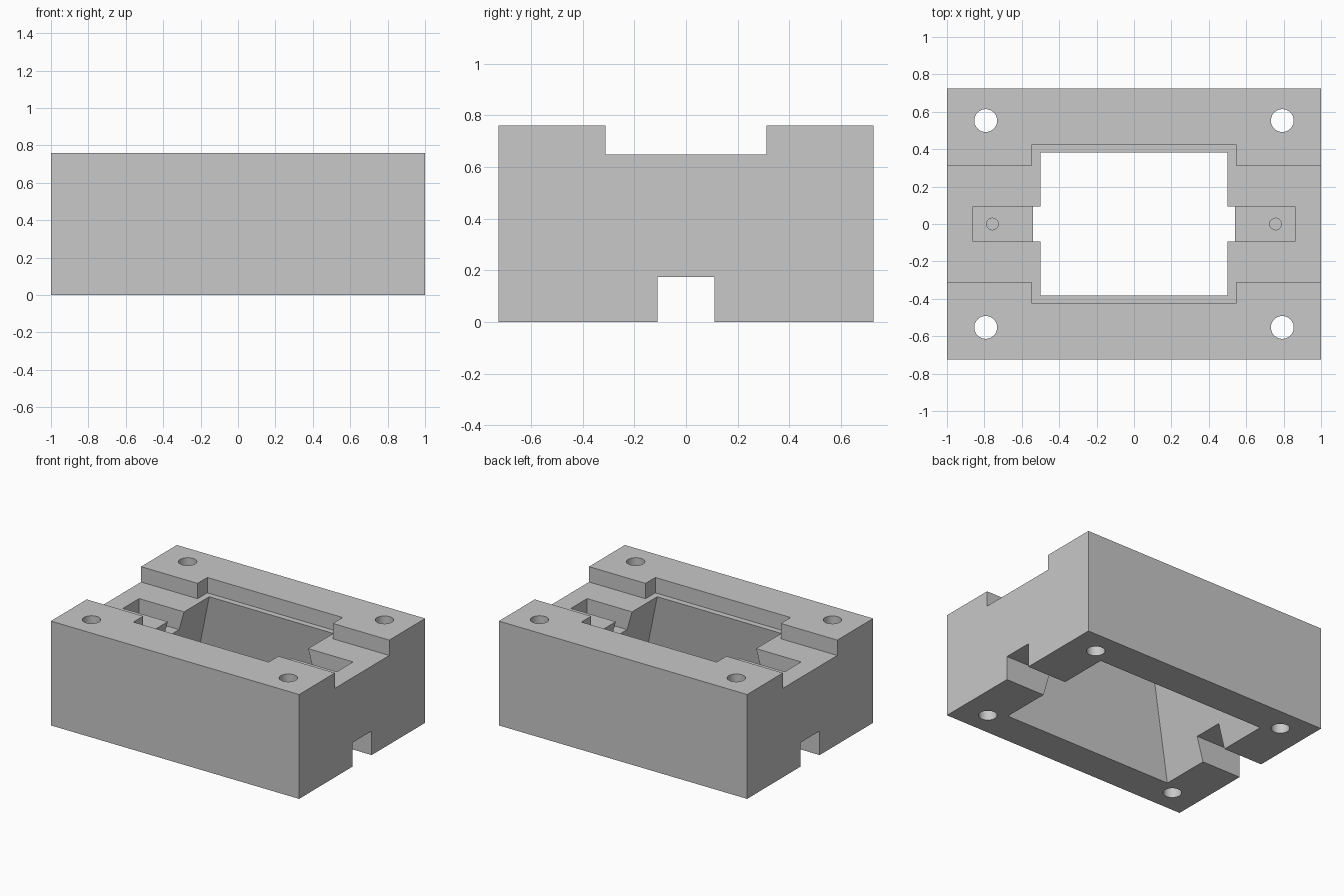
import bpy
import bmesh
from math import radians

if "Cube" in bpy.data.objects:
    bpy.data.objects.remove(bpy.data.objects["Cube"])

# Main dimensions
HALF_X, HALF_Y, HEIGHT = 1.0, 0.725, 0.76
DECK = 0.648           # floor of the top channel
POCKET_FLOOR = 0.508
SLOT_TOP = 0.175

grey = bpy.data.materials.new("plain grey")
grey.use_nodes = True
colour = (0.58, 0.58, 0.58, 1)
grey.diffuse_color = colour
grey.node_tree.nodes["Principled BSDF"].inputs["Base Color"].default_value = colour


def add_object(name, bm):
    bmesh.ops.recalc_face_normals(bm, faces=bm.faces)
    mesh = bpy.data.meshes.new(name)
    bm.to_mesh(mesh)
    bm.free()
    mesh.materials.append(grey)
    obj = bpy.data.objects.new(name, mesh)
    bpy.context.collection.objects.link(obj)
    return obj


def loft(name, lower, upper):
    """Solid between two matching closed loops."""
    bm = bmesh.new()
    a = [bm.verts.new(p) for p in lower]
    b = [bm.verts.new(p) for p in upper]
    bm.faces.new(a)
    bm.faces.new(b)
    for i in range(len(a)):
        j = (i + 1) % len(a)
        bm.faces.new((a[i], a[j], b[j], b[i]))
    return add_object(name, bm)


def rectangle(x0, x1, half_y, z):
    return [(x0, -half_y, z), (x1, -half_y, z), (x1, half_y, z), (x0, half_y, z)]


def box(name, x0, x1, half_y, z0, z1):
    return loft(name, rectangle(x0, x1, half_y, z0), rectangle(x0, x1, half_y, z1))


def cylinder(name, x, y, z0, z1, radius):
    bm = bmesh.new()
    bmesh.ops.create_cone(bm, cap_ends=True, segments=48,
                          radius1=radius, radius2=radius, depth=z1 - z0)
    bmesh.ops.translate(bm, vec=(x, y, (z0 + z1) / 2), verts=bm.verts)
    return add_object(name, bm)


# Block: side profile with top channel and bottom slot, extruded along x
half = [(0.11, SLOT_TOP), (0.11, 0), (HALF_Y, 0),
        (HALF_Y, HEIGHT), (0.3125, HEIGHT), (0.3125, DECK)]
profile = half + [(-y, z) for y, z in reversed(half)]
body = loft("mounting_block",
            [(-HALF_X, y, z) for y, z in profile],
            [(HALF_X, y, z) for y, z in profile])


# Tapered window, widening from the deck to the underside
def window(z):
    t = z / DECK
    x = 0.685 - 0.185 * t
    return rectangle(-x, x, 0.475 - 0.092 * t, z)


cutters = [
    box("rim_recess", -0.545, 0.545, 0.425, DECK, 1),
    loft("tapered_window", window(-0.1), window(0.7)),
]

# Pockets, blind pilot holes and corner bolt holes
for side in (-1, 1):
    cutters.append(box("side_pocket", side * 0.4, side * 0.862, 0.0935, POCKET_FLOOR, 0.9))
    cutters.append(cylinder("pilot_hole", side * 0.757, 0, 0.3, 0.7, 0.031))
    for end in (-1, 1):
        cutters.append(cylinder("bolt_hole", side * 0.793, end * 0.553, -0.1, 1, 0.061))

bpy.ops.object.select_all(action='DESELECT')
bpy.context.view_layer.objects.active = body
body.select_set(True)
for cutter in cutters:
    cutter.hide_render = True
    cut = body.modifiers.new(cutter.name, 'BOOLEAN')
    cut.operation = 'DIFFERENCE'
    cut.solver = 'EXACT'
    cut.object = cutter
    bpy.ops.object.modifier_apply(modifier=cut.name)
    bpy.data.objects.remove(cutter)

bpy.ops.object.shade_smooth_by_angle(angle=radians(20))
